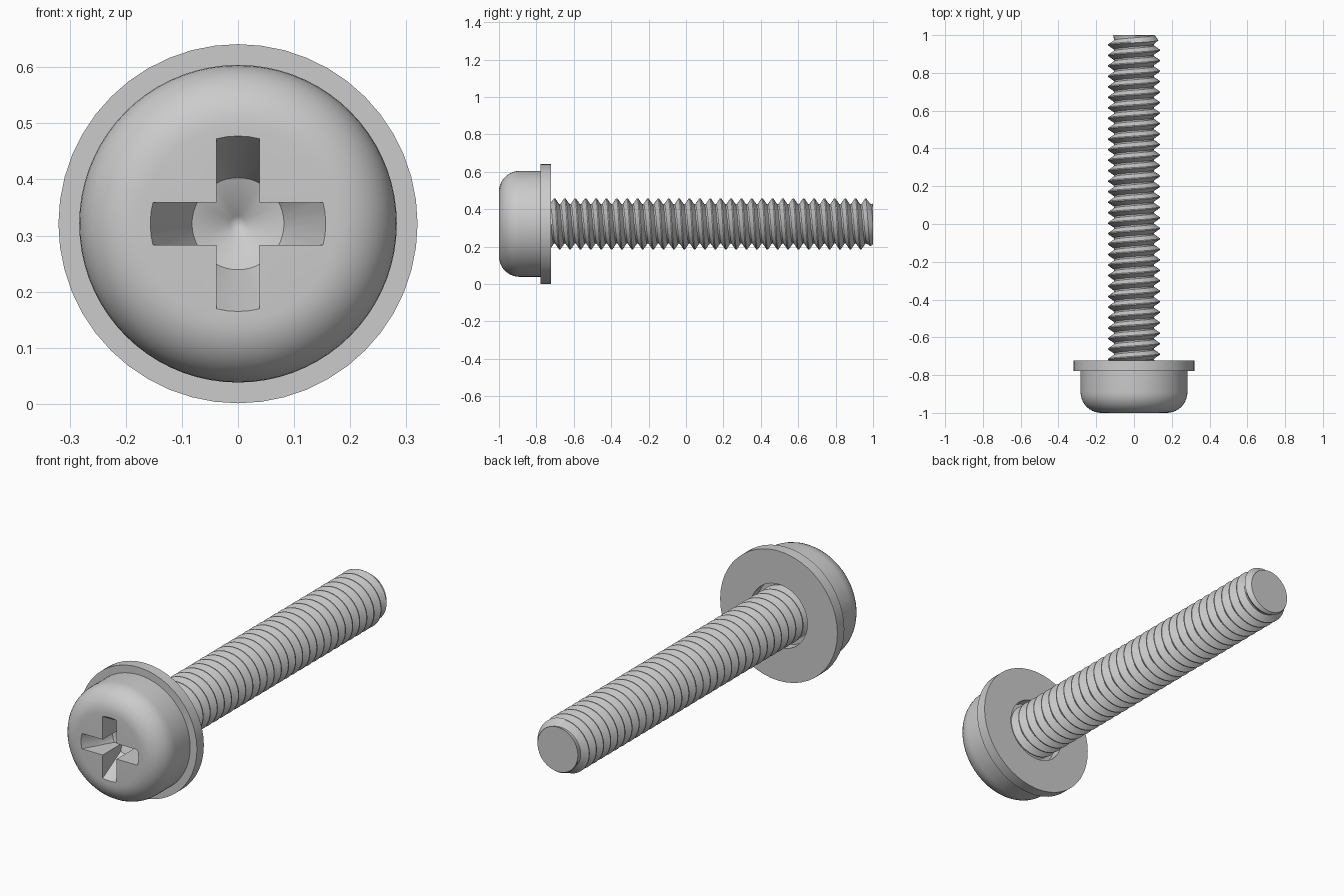
import bpy, bmesh
from math import sin, cos, pi

if "Cube" in bpy.data.objects:
    bpy.data.objects.remove(bpy.data.objects["Cube"])

ZC = 0.321            # height of the screw axis, which runs along y


def add_object(name, bm):
    bmesh.ops.remove_doubles(bm, verts=bm.verts, dist=1e-5)
    bmesh.ops.recalc_face_normals(bm, faces=bm.faces)
    mesh = bpy.data.meshes.new(name)
    bm.to_mesh(mesh)
    bm.free()
    ob = bpy.data.objects.new(name, mesh)
    bpy.context.collection.objects.link(ob)
    return ob


def revolve(name, point, rows, segs):
    """Surface around the axis; point(row, turn) gives (radius, y)."""
    bm = bmesh.new()
    grid = []
    for i in range(rows):
        line = []
        for s in range(segs + 1):
            r, y = point(i, s / segs)
            a = 2 * pi * s / segs
            line.append(bm.verts.new((r * sin(a), y, ZC + r * cos(a))))
        grid.append(line)
    for lo, hi in zip(grid, grid[1:]):
        for s in range(segs):
            bm.faces.new((lo[s], lo[s + 1], hi[s + 1], hi[s]))
    bmesh.ops.remove_doubles(bm, verts=bm.verts, dist=1e-5)
    bmesh.ops.dissolve_degenerate(bm, edges=bm.edges, dist=1e-6)
    return add_object(name, bm)


def lathe(name, profile, segs):
    return revolve(name, lambda i, t: profile[i], len(profile), segs)


def activate(ob):
    bpy.ops.object.select_all(action='DESELECT')
    ob.select_set(True)
    bpy.context.view_layer.objects.active = ob


def boolean(ob, cutter, operation):
    mod = ob.modifiers.new("cut", 'BOOLEAN')
    mod.operation, mod.solver, mod.object = operation, 'EXACT', cutter
    activate(ob)
    bpy.ops.object.modifier_apply(modifier=mod.name)
    bpy.data.objects.remove(cutter)


def smooth(ob):
    activate(ob)
    bpy.ops.object.shade_smooth_by_angle(angle=pi / 6)


# Pan head with rounded front rim
R, FILLET, BACK = 0.283, 0.11, -0.776
rim = [(R - FILLET + FILLET * sin(k * pi / 20), -1 + FILLET - FILLET * cos(k * pi / 20))
       for k in range(11)]
head = lathe("screw_head", [(0, -1)] + rim + [(R, BACK), (0, BACK)], 72)

# Cross recess: a cross-shaped prism limited by a tapered plug
plug = lathe("recess_cutter", [(0, -1.02), (0.167, -1.02), (0.082, -0.86),
                               (0.014, -0.835), (0, -0.82)], 48)
bm = bmesh.new()
W, L = 0.038, 0.2
outline = []
for k in range(4):
    c, s = round(cos(k * pi / 2)), round(sin(k * pi / 2))
    for u, v in ((L, -W), (L, W), (W, W)):
        outline.append(bm.verts.new((u * c - v * s, -1.05, ZC + u * s + v * c)))
face = bm.faces.new(outline)
ext = bmesh.ops.extrude_face_region(bm, geom=[face])["geom"]
bmesh.ops.translate(bm, vec=(0, 0.25, 0),
                    verts=[g for g in ext if isinstance(g, bmesh.types.BMVert)])
if face.is_valid and len(face.edges[0].link_faces) < 2:
    bm.faces.new(outline)
cross = add_object("cross_cutter", bm)
boolean(plug, cross, 'INTERSECT')
boolean(head, plug, 'DIFFERENCE')
smooth(head)

# Loose flat washer
washer = lathe("washer", [(0.156, -0.777), (0.32, -0.777), (0.32, -0.723),
                          (0.156, -0.723), (0.156, -0.777)], 48)
smooth(washer)

# Threaded shank: right-handed helix, clamped at both ends
PITCH, START, END = 0.0555, -0.79, 1.0
ROOT, CREST, TIP = 0.106, 0.137, 0.11
TOOTH = [(0.0, ROOT), (0.14, ROOT), (0.52, CREST), (0.62, CREST)]
TURNS = int((END - START) / PITCH) + 4
ROWS = TURNS * len(TOOTH)


def thread(i, turn):
    if i == 0:
        return 0, START
    if i == ROWS - 1:
        return 0, END
    k, j = divmod(i, len(TOOTH))
    offset, r = TOOTH[j]
    y = START + PITCH * (k - 2 + offset + turn)
    if y <= START:
        return ROOT, START
    if y >= END:
        return TIP, END
    return min(r, TIP + 0.7 * (END - y)), y


smooth(revolve("threaded_shank", thread, ROWS, 48))
